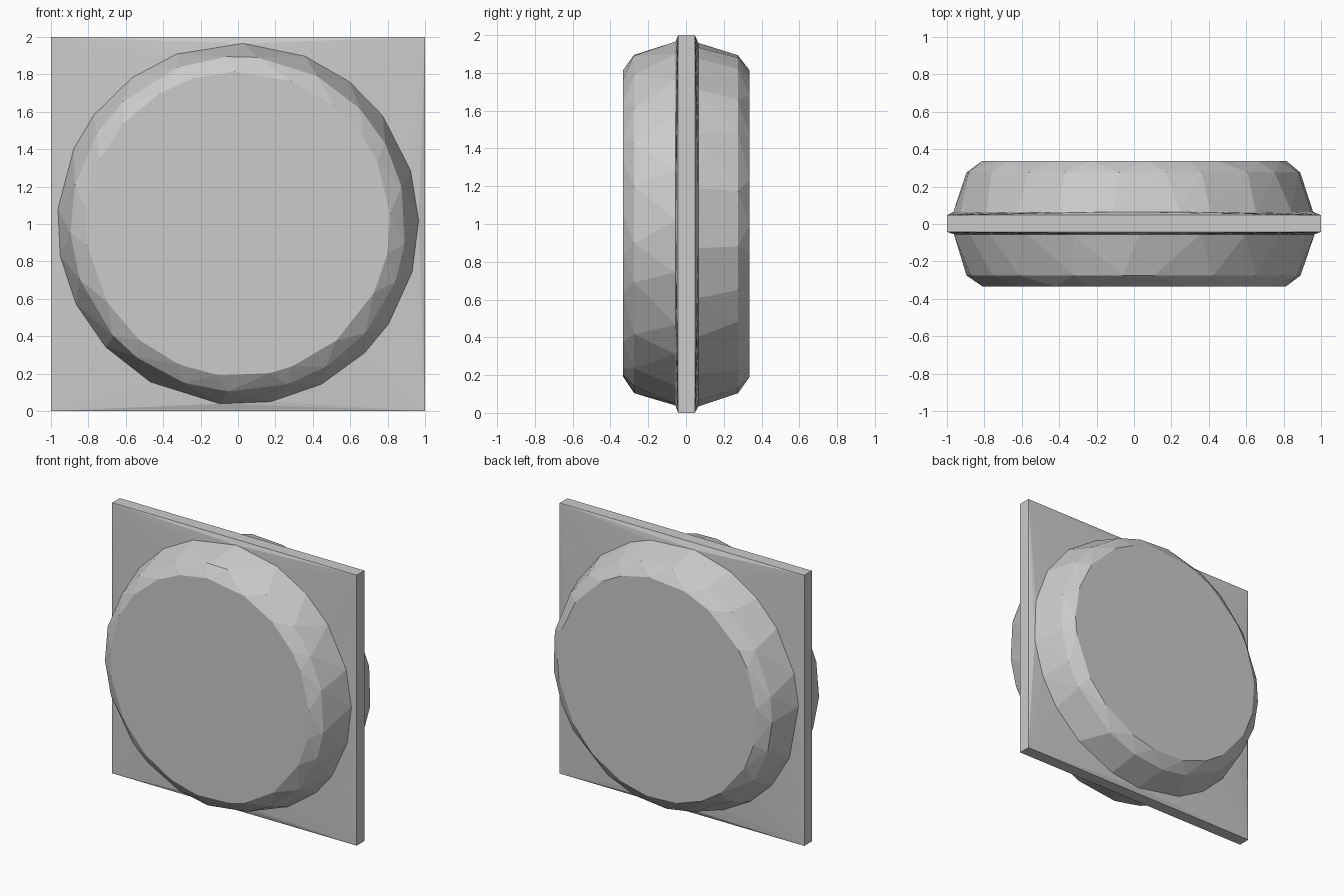
import bpy, bmesh, math, random

if "Cube" in bpy.data.objects:
    bpy.data.objects.remove(bpy.data.objects["Cube"])

random.seed(4)
SIDES = 21
CZ = 1.0


def ring(radius, y, offset, jitter=0.25):
    """Slightly uneven circle of points facing along y."""
    step = 2 * math.pi / SIDES
    pts = []
    for i in range(SIDES):
        a = (i + offset + random.uniform(-jitter, jitter)) * step
        pts.append((radius * math.cos(a), y, CZ + radius * math.sin(a)))
    return pts


def hull_object(name, points, hidden):
    """Faceted convex shell; faces fully hidden inside the model are removed."""
    bm = bmesh.new()
    for p in points:
        bm.verts.new(p)
    bmesh.ops.convex_hull(bm, input=bm.verts[:])
    inner = [f for f in bm.faces if all(hidden(v.co.y) for v in f.verts)]
    bmesh.ops.delete(bm, geom=inner, context='FACES')
    bmesh.ops.recalc_face_normals(bm, faces=bm.faces[:])
    # merge the flat triangles of the caps and plate edges
    bmesh.ops.dissolve_limit(bm, angle_limit=0.002, verts=bm.verts[:], edges=bm.edges[:])
    me = bpy.data.meshes.new(name)
    bm.to_mesh(me)
    bm.free()
    ob = bpy.data.objects.new(name, me)
    bpy.context.collection.objects.link(ob)
    return ob


# Shared seam circles where each disc meets the plate
front_seam = ring(0.966, -0.055, 0.2)
back_seam = ring(0.966, 0.065, 0.6)

# Square plate, swelling slightly toward the seams
corners = [(x, y, z) for x in (-1, 1) for y in (-0.042, 0.047) for z in (0, 2)]
hull_object("square_plate", corners + front_seam + back_seam,
            lambda y: y < -0.05 or y > 0.06)

# Faceted round cushions on both sides
for name, seam, s, y_seam, y_cap in (("front_disc", front_seam, -1, 0.055, 0.333),
                                     ("back_disc", back_seam, 1, 0.065, 0.337)):
    pts = seam + ring(0.897, s * 0.275, 0.7) + ring(0.815, s * y_cap, 0.2)
    hull_object(name, pts, lambda y, t=y_seam: abs(y) < t + 0.01)
